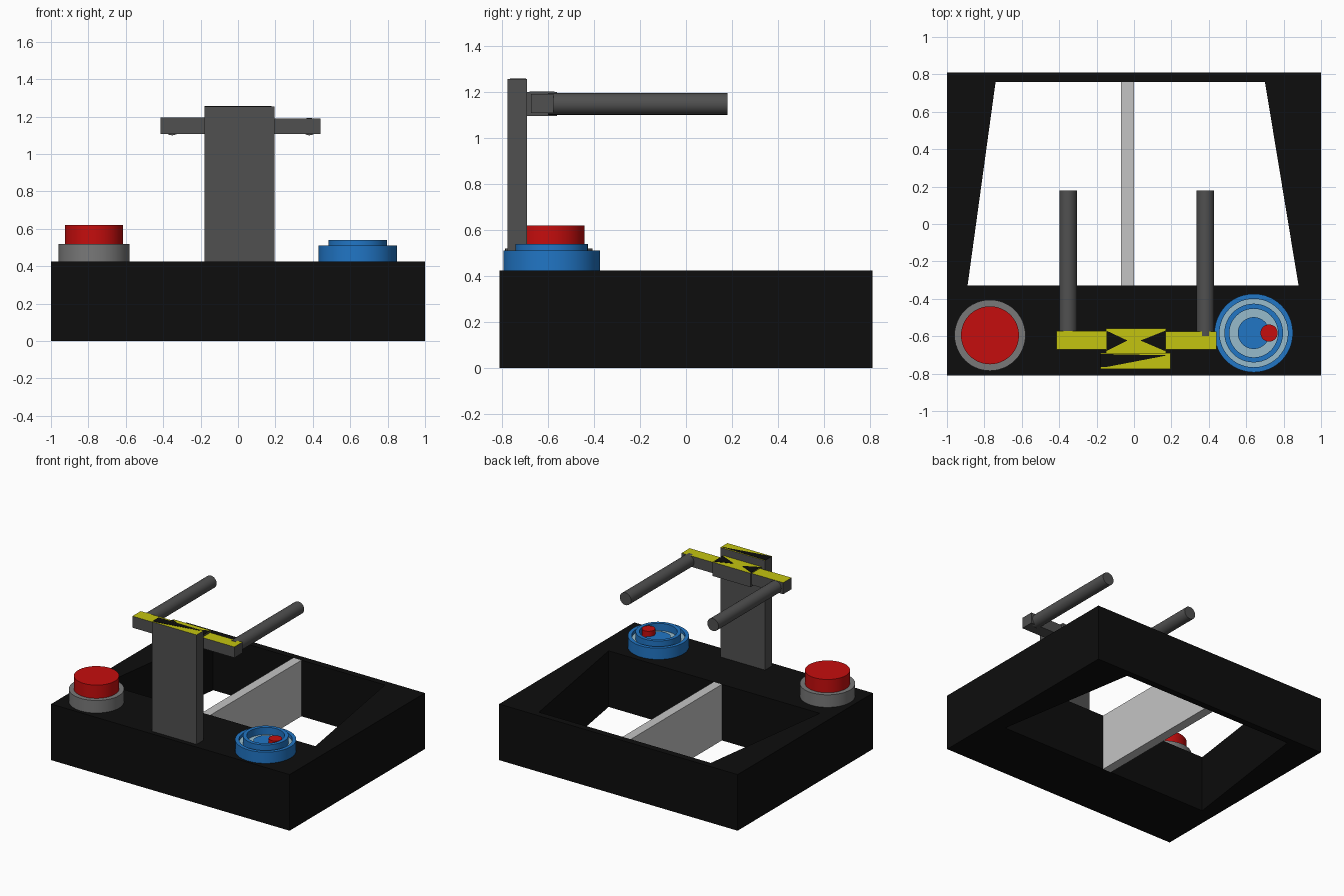
import bpy
import bmesh
import math

cube = bpy.data.objects.get("Cube")
if cube:
    bpy.data.objects.remove(cube, do_unlink=True)


def material(name, color):
    m = bpy.data.materials.new(name)
    m.use_nodes = True
    rgba = (*color, 1)
    m.diffuse_color = rgba
    m.node_tree.nodes["Principled BSDF"].inputs["Base Color"].default_value = rgba
    return m


BLACK = material("black", (0.004, 0.004, 0.004))
DARK = material("dark grey", (0.08, 0.08, 0.08))
MID = material("mid grey", (0.19, 0.19, 0.19))
PALE = material("pale grey", (0.55, 0.55, 0.55))
RED = material("red", (0.56, 0.004, 0.004))
YELLOW = material("yellow", (0.55, 0.55, 0.005))
BLUE = material("blue", (0.015, 0.18, 0.56))
SKY = material("light blue", (0.31, 0.5, 0.6))


def finish(name, bm, mats, smooth=False):
    bmesh.ops.recalc_face_normals(bm, faces=bm.faces[:])
    mesh = bpy.data.meshes.new(name)
    bm.to_mesh(mesh)
    bm.free()
    obj = bpy.data.objects.new(name, mesh)
    bpy.context.collection.objects.link(obj)
    for m in mats:
        mesh.materials.append(m)
    if smooth:
        bpy.ops.object.select_all(action="DESELECT")
        obj.select_set(True)
        bpy.context.view_layer.objects.active = obj
        bpy.ops.object.shade_smooth_by_angle(angle=math.radians(35))
    return obj


def prism(name, outline, z0, z1, mat, top=None):
    """Upright prism over an outline, with an optional top colour."""
    bm = bmesh.new()
    low = [bm.verts.new((x, y, z0)) for x, y in outline]
    high = [bm.verts.new((x, y, z1)) for x, y in outline]
    bm.faces.new(low)
    cap = bm.faces.new(high)
    n = len(outline)
    for i in range(n):
        j = (i + 1) % n
        bm.faces.new((low[i], low[j], high[j], high[i]))
    if top:
        cap.material_index = 1
    return finish(name, bm, [mat, top] if top else [mat])


def box(name, x0, x1, y0, y1, z0, z1, mat, top=None):
    return prism(name, [(x0, y0), (x1, y0), (x1, y1), (x0, y1)], z0, z1, mat, top)


def lathe(name, center, profile, mats, rule=None, steps=48):
    """Spin an (r, z) profile that starts and ends on the axis."""
    bm = bmesh.new()
    verts = [bm.verts.new((r, 0, z)) for r, z in profile]
    edges = [bm.edges.new(pair) for pair in zip(verts, verts[1:])]
    bmesh.ops.spin(bm, geom=verts + edges, cent=(0, 0, 0), axis=(0, 0, 1),
                   angle=math.tau, steps=steps)
    bmesh.ops.remove_doubles(bm, verts=bm.verts[:], dist=0.0001)
    for f in bm.faces:
        if rule and rule(f):
            f.material_index = 1
    obj = finish(name, bm, mats, True)
    obj.location = (*center, 0)
    return obj


# Base block with a tapered opening through it
DECK = 0.425
outer = [(-1, -0.81), (1, -0.81), (1, 0.81), (-1, 0.81)]
inner = [(-0.89, -0.33), (0.88, -0.33), (0.70, 0.76), (-0.74, 0.76)]
bm = bmesh.new()
loops = [[bm.verts.new((x, y, z)) for x, y in loop]
         for loop, z in ((outer, 0), (outer, DECK), (inner, DECK), (inner, 0))]
for k in range(4):
    a, b = loops[k], loops[(k + 1) % 4]
    for i in range(4):
        j = (i + 1) % 4
        bm.faces.new((a[i], a[j], b[j], b[i]))
finish("base_frame", bm, [BLACK])

# Divider across the opening
box("divider", -0.07, 0, -0.33, 0.76, 0, DECK, PALE)

# Pillar with a painted top
PILLAR = 1.255
box("pillar", -0.18, 0.195, -0.775, -0.69, DECK, PILLAR, DARK, YELLOW)
prism("pillar_top_wedge", [(-0.18, -0.765), (-0.15, -0.765), (0.18, -0.702), (-0.18, -0.695)],
      PILLAR, PILLAR + 0.002, BLACK)

# Crossbar: middle block and two arms
MIDDLE = 1.2
box("crossbar_block", -0.15, 0.17, -0.69, -0.56, 1.095, MIDDLE, DARK, YELLOW)
box("right_arm", -0.415, -0.15, -0.672, -0.572, 1.108, 1.195, DARK, YELLOW)
box("left_arm", 0.17, 0.44, -0.672, -0.575, 1.108, 1.19, DARK, YELLOW)
for side, edge, tip in (("right", -0.148, -0.035), ("left", 0.168, 0.035)):
    prism(side + "_block_mark", [(edge, -0.68), (tip, -0.623), (edge, -0.57)],
          MIDDLE, MIDDLE + 0.002, BLACK)

# Grip rods pointing back
for side, x in (("right", -0.352), ("left", 0.382)):
    rod = lathe(side + "_rod", (0, 0), [(0, 0), (0.047, 0), (0.047, 0.78), (0, 0.78)],
                [DARK], steps=24)
    rod.rotation_euler.x = -math.pi / 2
    rod.location = (x, -0.6, 1.147)

# Push button
SPOT = (-0.77, -0.595)
lathe("button_collar", SPOT, [(0, DECK), (0.19, DECK), (0.19, 0.52), (0, 0.52)], [MID])
lathe("button_cap", SPOT, [(0, 0.5), (0.155, 0.5), (0.155, 0.62), (0, 0.62)], [RED])


# Dial with two light grooves
def groove(face):
    return (abs(face.normal.z) > 0.9
            and all(0.47 < v.co.z < 0.495 for v in face.verts))


lathe("dial", (0.64, -0.583),
      [(0, DECK), (0.21, DECK), (0.21, 0.51), (0.183, 0.51), (0.183, 0.485),
       (0.157, 0.485), (0.157, 0.54), (0.13, 0.54), (0.13, 0.485),
       (0.085, 0.485), (0.085, 0.5), (0, 0.5)],
      [BLUE, SKY], groove)
lathe("dial_knob", (0.722, -0.583), [(0, 0.48), (0.046, 0.48), (0.046, 0.54), (0, 0.54)],
      [RED], steps=32)
